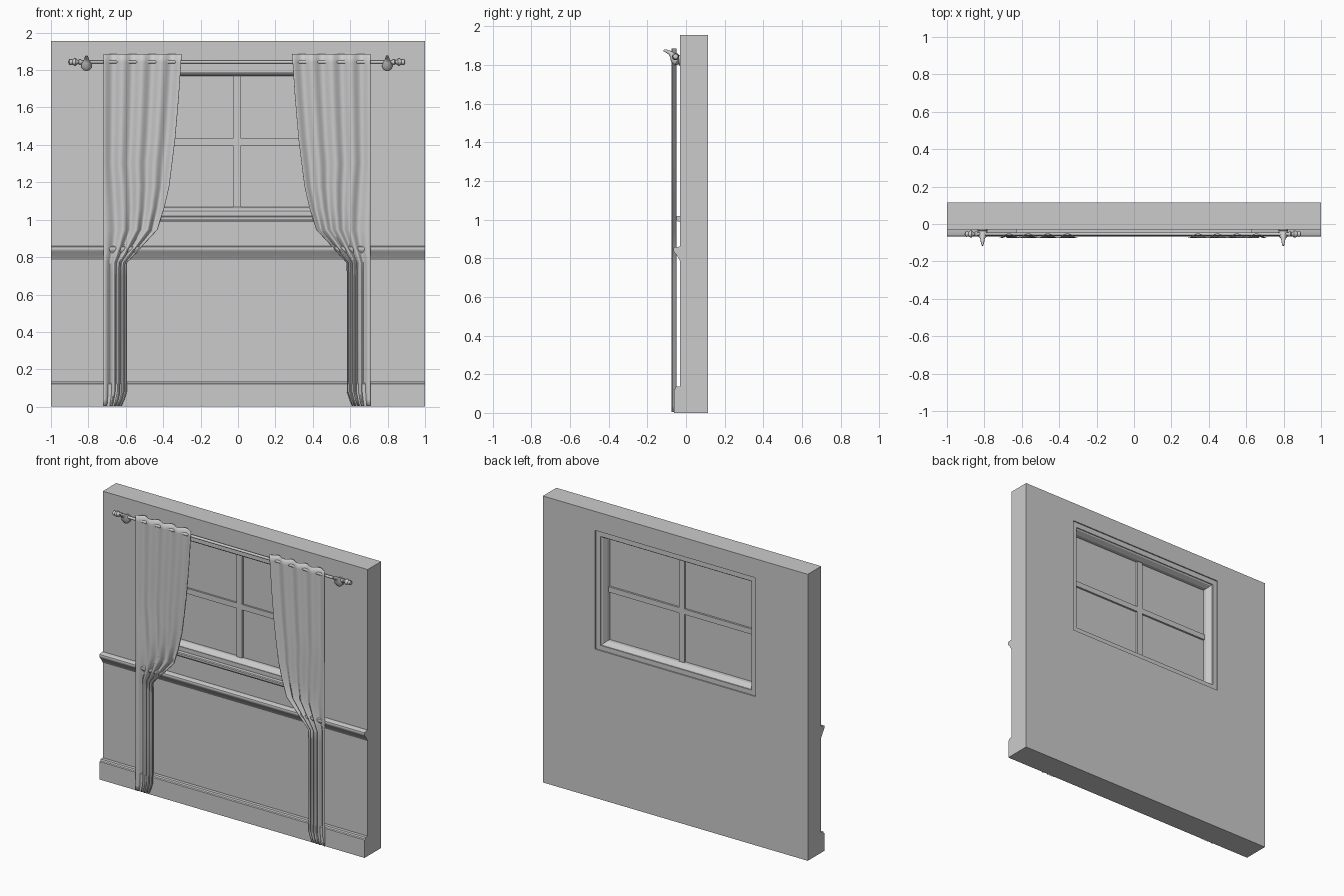
import bpy, bmesh, math
from mathutils import Vector

if "Cube" in bpy.data.objects:
    bpy.data.objects.remove(bpy.data.objects["Cube"])

C = -0.006          # centre line of the curtain set
FRONT, BACK = -0.03, 0.115


def finish(name, bm, smooth=None):
    bmesh.ops.recalc_face_normals(bm, faces=bm.faces)
    me = bpy.data.meshes.new(name)
    bm.to_mesh(me)
    bm.free()
    ob = bpy.data.objects.new(name, me)
    bpy.context.collection.objects.link(ob)
    if smooth:
        bpy.ops.object.select_all(action='DESELECT')
        ob.select_set(True)
        bpy.context.view_layer.objects.active = ob
        bpy.ops.object.shade_smooth_by_angle(angle=math.radians(smooth))
    return ob


def skin(bm, rings, closed=False):
    """Join successive rings of vertices with quads."""
    pairs = list(zip(rings, rings[1:])) + ([(rings[-1], rings[0])] if closed else [])
    for a, b in pairs:
        for i in range(len(a)):
            j = (i + 1) % len(a)
            bm.faces.new((a[i], a[j], b[j], b[i]))


def rect_frame(name, rects):
    """Closed frame from rectangles (half width, z0, z1, y)."""
    bm = bmesh.new()
    rings = [[bm.verts.new(p) for p in ((-w, y, z0), (w, y, z0), (w, y, z1), (-w, y, z1))]
             for w, z0, z1, y in rects]
    skin(bm, rings, True)
    return finish(name, bm)


def extrude_x(name, profile, x0, x1, smooth=None):
    """Extrude a (y, z) outline along x."""
    bm = bmesh.new()
    a, b = ([bm.verts.new((x, y, z)) for y, z in profile] for x in (x0, x1))
    skin(bm, [a, b])
    bm.faces.new(a)
    bm.faces.new(b)
    return finish(name, bm, smooth)


def box(name, x0, x1, y0, y1, z0, z1):
    return extrude_x(name, [(y0, z0), (y1, z0), (y1, z1), (y0, z1)], x0, x1)


def tube(name, path, side, n=16):
    """Round tube through (point, radius) stations."""
    bm = bmesh.new()
    pts = [Vector(p) for p, r in path]
    side = Vector(side)
    rings = []
    for i, (p, r) in enumerate(path):
        t = (pts[min(i + 1, len(pts) - 1)] - pts[max(i - 1, 0)]).normalized()
        up = t.cross(side)
        rings.append([bm.verts.new(pts[i] + r * (math.cos(k * math.tau / n) * side
                                                 + math.sin(k * math.tau / n) * up))
                      for k in range(n)])
    skin(bm, rings)
    bm.faces.new(rings[0])
    bm.faces.new(rings[-1])
    return finish(name, bm, 45)


# wall with window hole
rect_frame("wall", [(1, 0, 1.955, FRONT), (1, 0, 1.955, BACK),
                    (.605, 1.015, 1.825, BACK), (.605, 1.015, 1.825, FRONT)])

# window frame and splayed sash
rect_frame("window_frame", [(.605, 1.015, 1.825, -.022), (.605, 1.015, 1.825, .107),
                            (.57, 1.047, 1.79, .107), (.57, 1.047, 1.79, -.022)])
rect_frame("window_sash", [(.57, 1.047, 1.79, -.018), (.57, 1.047, 1.79, .1),
                           (.562, 1.054, 1.782, .095), (.547, 1.068, 1.767, .065),
                           (.547, 1.068, 1.767, .015), (.562, 1.054, 1.782, -.013)])

# panes and glazing bars
box("glass", -.55, .55, .034, .04, 1.065, 1.77)
box("vertical_bar", -.026, .016, .02, .055, 1.067, 1.768)
box("horizontal_bar", -.548, .548, .022, .053, 1.396, 1.433)

# window sill
extrude_x("window_sill", [(-.022, .99), (-.043, .99), (-.052, 1.004),
                          (-.052, 1.014), (-.047, 1.019), (-.022, 1.019)], -.63, .63)

# chair rail and baseboard
extrude_x("chair_rail", [(FRONT, .86), (-.056, .858), (-.064, .854), (-.066, .846),
                         (-.065, .838), (-.06, .83), (-.048, .815),
                         (-.037, .797), (FRONT, .785)], -1, 1, 40)
extrude_x("baseboard", [(FRONT, 0), (-.063, 0), (-.063, .122), (-.056, .126),
                        (-.052, .136), (FRONT, .136)], -1, 1)

# curtain rod with turned finials
ry, rz = -.054, 1.843
half = [(0, .009), (.83, .009), (.835, .014), (.843, .014), (.847, .009), (.855, .012),
        (.862, .019), (.87, .018), (.88, .012), (.889, .015), (.896, .013), (.899, .004)]
stations = [(-x, r) for x, r in reversed(half[1:])] + half[1:]
tube("curtain_rod", [((C + x, ry, rz), r) for x, r in stations], (0, 1, 0))

# rod brackets: wall plate and flared horn
for s, label in ((-1, "left"), (1, "right")):
    bx = C + s * .804
    tube("bracket_plate_" + label, [((bx, FRONT + .002, 1.824), .026), ((bx, -.036, 1.824), .026),
                                    ((bx, -.04, 1.824), .018)], (1, 0, 0))
    tube("bracket_horn_" + label,
         [((bx, -.034, 1.82), .018), ((bx, -.046, 1.822), .028), ((bx, -.058, 1.832), .026),
          ((bx, -.068, 1.848), .017), ((bx, -.082, 1.862), .011), ((bx, -.098, 1.87), .009),
          ((bx, -.115, 1.876), .005)], (1, 0, 0))

# tied-back curtains: height and inner edge
edge = [(1.885, .296), (1.843, .298), (1.65, .311), (1.43, .330), (1.30, .346), (1.176, .362),
        (1.06, .389), (.947, .424), (.86, .505), (.77, .587), (.70, .589), (.40, .589),
        (.08, .589), (.04, .602), (.005, .617)]
outer, folds, cols = .714, 4, 64
for s, label in ((-1, "left"), (1, "right")):
    bm = bmesh.new()
    rows = []
    for z, inner in edge:
        gather = min(1, max(0, (1.3 - z) / .5))     # outer folds stay wide when tied
        row = []
        for i in range(cols + 1):
            u = i / cols
            f = u ** (1 - .4 * gather)
            y = -.063 - .0115 * math.cos(u * folds * math.tau)
            row.append(bm.verts.new((C + s * (outer + (inner - outer) * f), y, z)))
        rows.append(row)
    for a, b in zip(rows, rows[1:]):
        for i in range(cols):
            bm.faces.new((a[i], a[i + 1], b[i + 1], b[i]))
    cloth = finish("curtain_" + label, bm, 60)
    mod = cloth.modifiers.new("thickness", 'SOLIDIFY')
    mod.thickness = .003
    mod.offset = 0
